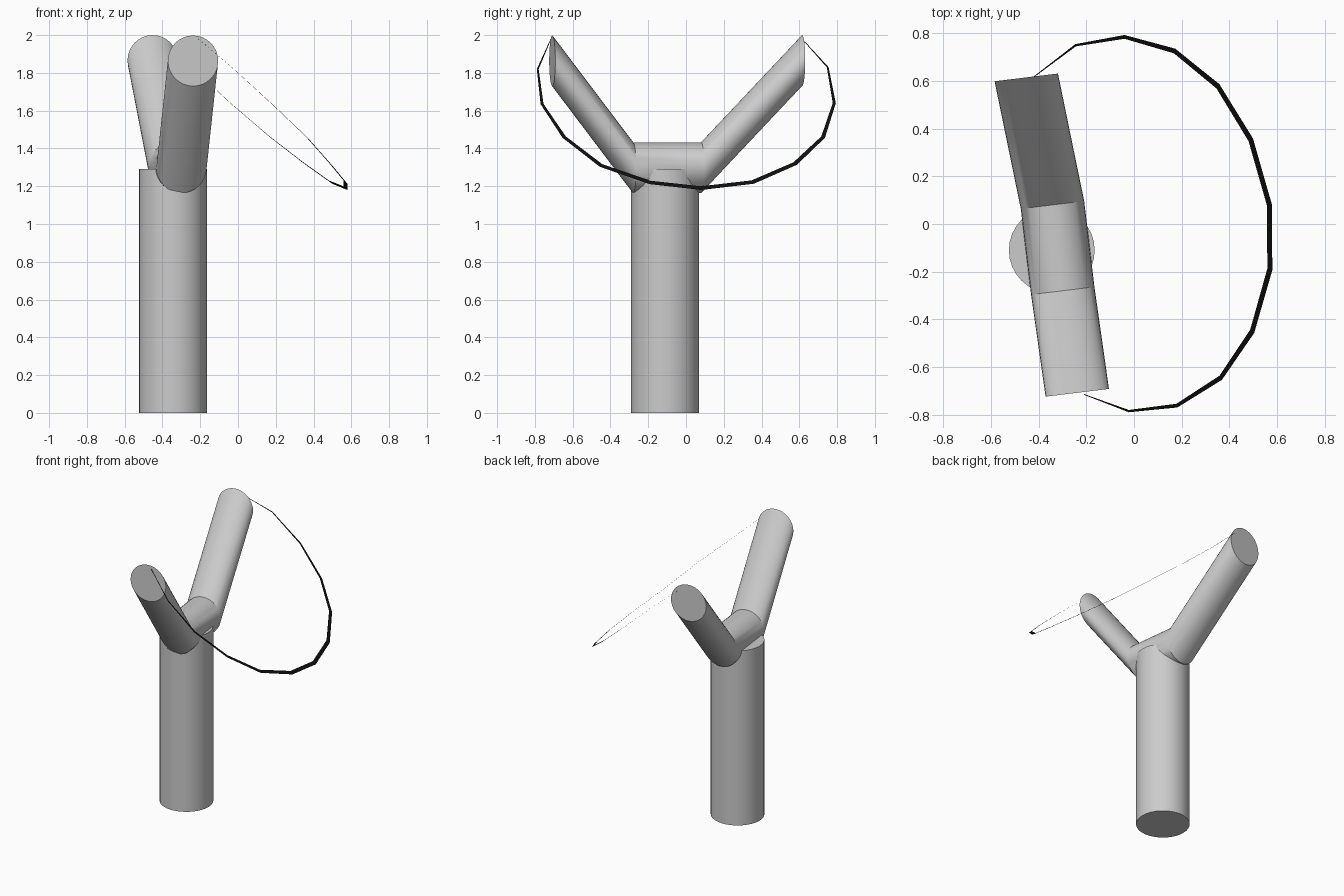
import bpy, bmesh, math
from mathutils import Vector

if "Cube" in bpy.data.objects:
    bpy.data.objects.remove(bpy.data.objects["Cube"])


def make_object(name, bm):
    bmesh.ops.recalc_face_normals(bm, faces=bm.faces)
    mesh = bpy.data.meshes.new(name)
    bm.to_mesh(mesh)
    bm.free()
    obj = bpy.data.objects.new(name, mesh)
    bpy.context.collection.objects.link(obj)
    return obj


def smooth(obj):
    bpy.ops.object.select_all(action='DESELECT')
    obj.select_set(True)
    bpy.context.view_layer.objects.active = obj
    bpy.ops.object.shade_smooth_by_angle(angle=math.radians(30))


# Parallel circular sections swept along a path, capped at both ends
def sweep(name, path, side, up, radius, sides=32):
    bm = bmesh.new()
    angles = [2 * math.pi * i / sides for i in range(sides)]
    rings = [[bm.verts.new(Vector(p) + radius * (side * math.cos(a) + up * math.sin(a)))
              for a in angles] for p in path]
    for r0, r1 in zip(rings, rings[1:]):
        for i in range(sides):
            j = (i + 1) % sides
            bm.faces.new((r0[i], r0[j], r1[j], r1[i]))
    bm.faces.new(rings[0])
    bm.faces.new(rings[-1])
    obj = make_object(name, bm)
    smooth(obj)
    return obj


X, Y, Z = Vector((1, 0, 0)), Vector((0, 1, 0)), Vector((0, 0, 1))

# Upright handle
sweep("handle", [(-0.345, -0.11, 0), (-0.345, -0.11, 1.29)], X, Y, 0.18)

# Fork: two arms and a crossbar, all sections kept upright
fork_side = Vector((1, 0.122, 0)).normalized()
sweep("fork", [(-0.452, 0.615, 1.866), (-0.342, 0.08, 1.298),
               (-0.299, -0.28, 1.298), (-0.238, -0.708, 1.864)],
      fork_side, Z, 0.134)

# Elastic band: flat tapered ribbon lying in one tilted plane
band_path = [(-0.43, 0.61, 1.985), (-0.245, 0.75, 1.83), (-0.04, 0.785, 1.64),
             (0.17, 0.726, 1.46), (0.352, 0.578, 1.32), (0.49, 0.353, 1.222),
             (0.568, 0.08, 1.19), (0.57, -0.19, 1.22), (0.496, -0.45, 1.31),
             (0.364, -0.645, 1.46), (0.18, -0.762, 1.635), (-0.022, -0.785, 1.82),
             (-0.21, -0.715, 1.98)]
points = [Vector(p) for p in band_path]
normal = Vector((0.664, 0.093, 0.743)).normalized()
bm = bmesh.new()
pairs = []
last = len(points) - 1
for i, p in enumerate(points):
    tangent = (points[min(i + 1, last)] - points[max(i - 1, 0)]).normalized()
    across = tangent.cross(normal).normalized()
    half = 0.5 * (0.003 + 0.026 * math.sin(math.pi * i / last))
    pairs.append((bm.verts.new(p - across * half), bm.verts.new(p + across * half)))
for a, b in zip(pairs, pairs[1:]):
    bm.faces.new((a[0], a[1], b[1], b[0]))
band = make_object("elastic_band", bm)
black = bpy.data.materials.new("black_rubber")
black.diffuse_color = (0.005, 0.005, 0.005, 1)
black.use_nodes = True
black.node_tree.nodes["Principled BSDF"].inputs["Base Color"].default_value = black.diffuse_color
band.data.materials.append(black)
